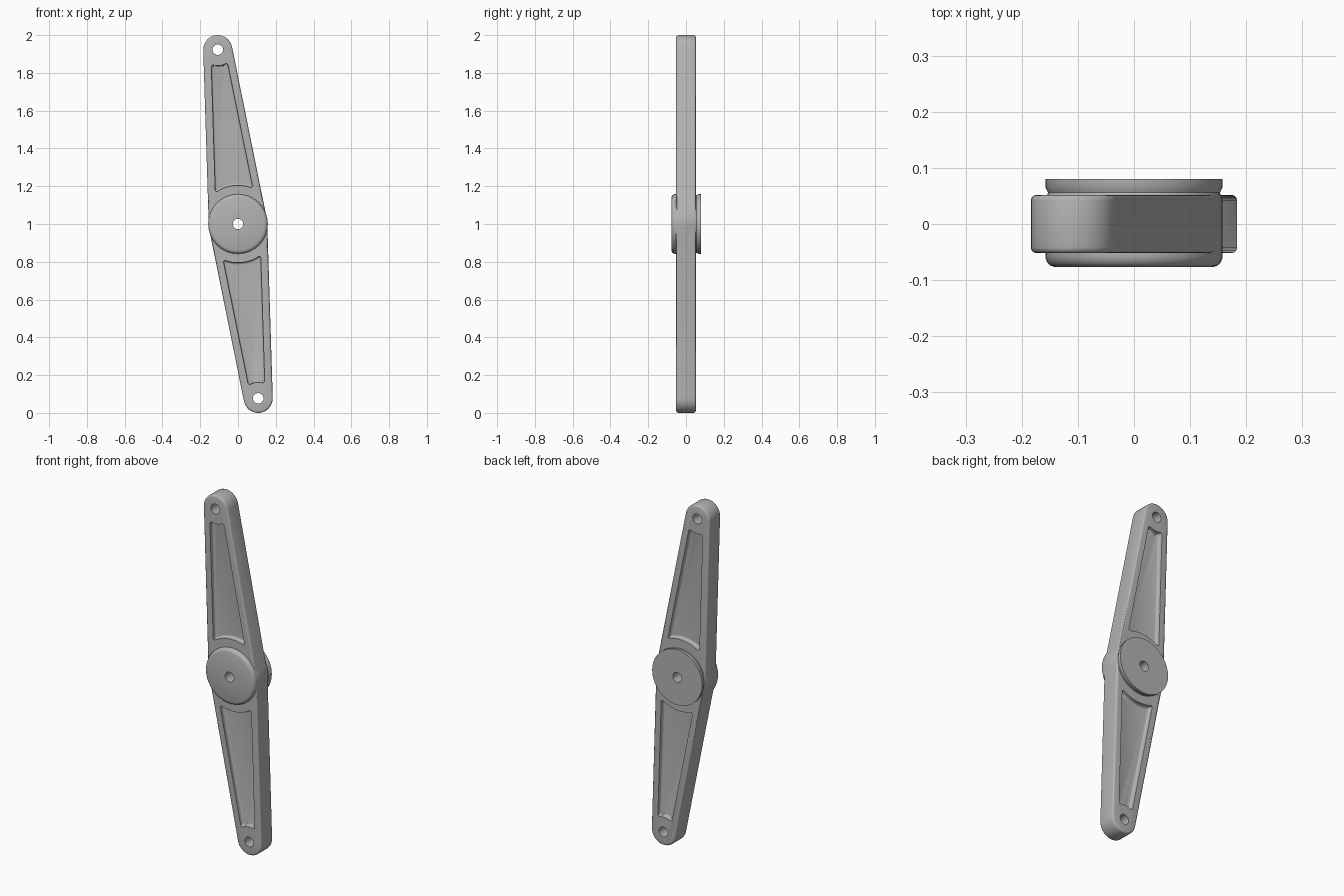
import bpy, bmesh
from math import sin, cos, acos, atan2, hypot, pi
from mathutils import Matrix, Vector

if "Cube" in bpy.data.objects:
    bpy.data.objects.remove(bpy.data.objects["Cube"], do_unlink=True)

# Main dimensions, measured from the hub centre
MID = 1.0
HUB_R, TIP_R = 0.155, 0.077
TIP_X, TIP_Z = -0.107, 0.923
HALF = 0.052
RIM, DEPTH = 0.04, 0.025
HOLE_R = 0.028
A = atan2(TIP_Z, TIP_X)
B = acos((HUB_R - TIP_R) / hypot(TIP_X, TIP_Z))

metal = bpy.data.materials.new("grey metal")
metal.use_nodes = True
GREY = (0.45, 0.45, 0.45, 1)
metal.diffuse_color = GREY
metal.node_tree.nodes["Principled BSDF"].inputs["Base Color"].default_value = GREY


def arc(cx, cz, r, start, end, n):
    steps = [start + (end - start) * i / n for i in range(n + 1)]
    return [(cx + r * cos(t), cz + r * sin(t)) for t in steps]


def half_turn(points):
    return [(-x, -z) for x, z in points]


def finish(name, bm):
    bmesh.ops.recalc_face_normals(bm, faces=bm.faces)
    mesh = bpy.data.meshes.new(name)
    bm.to_mesh(mesh)
    bm.free()
    mesh.materials.append(metal)
    obj = bpy.data.objects.new(name, mesh)
    bpy.context.collection.objects.link(obj)
    return obj


def prism(name, points, y0, y1, rounded, corner=0, edge=0):
    """Extrude an x-z outline along y; round its corners and the rims at `rounded`."""
    bm = bmesh.new()
    face = bm.faces.new([bm.verts.new((x, y0, MID + z)) for x, z in points])
    new = bmesh.ops.extrude_face_region(bm, geom=[face])["geom"]
    bmesh.ops.translate(bm, vec=(0, y1 - y0, 0),
                        verts=[v for v in new if isinstance(v, bmesh.types.BMVert)])
    bmesh.ops.recalc_face_normals(bm, faces=bm.faces)
    if corner:
        sharp = [e for e in bm.edges if e.calc_face_angle(0) > 0.7
                 and abs(e.verts[0].co.y - e.verts[1].co.y) > 0.001]
        bmesh.ops.bevel(bm, geom=sharp, offset=corner, segments=4,
                        profile=0.5, affect='EDGES')
    if edge:
        rims = [e for e in bm.edges
                if any(all(abs(v.co.y - y) < 1e-5 for v in e.verts) for y in rounded)]
        bmesh.ops.bevel(bm, geom=rims, offset=edge, segments=3,
                        profile=0.5, affect='EDGES')
    return finish(name, bm)


def lathe(name, profile, steps):
    """Spin (radius, y) points round the hub axis."""
    bm = bmesh.new()
    verts = [bm.verts.new((r, y, MID)) for r, y in profile]
    edges = [bm.edges.new(pair) for pair in zip(verts, verts[1:])]
    bmesh.ops.spin(bm, geom=verts + edges, cent=(0, 0, MID), axis=(0, 1, 0),
                   angle=2 * pi, steps=steps)
    bmesh.ops.remove_doubles(bm, verts=bm.verts, dist=1e-5)
    return finish(name, bm)


def combine(target, other, operation):
    mod = target.modifiers.new("combine", 'BOOLEAN')
    mod.operation, mod.solver, mod.object = operation, 'EXACT', other
    bpy.context.view_layer.objects.active = target
    bpy.ops.object.modifier_apply(modifier=mod.name)
    bpy.data.objects.remove(other, do_unlink=True)


# Arm: two tapering blades tangent to the hub, with rounded tips
side = arc(TIP_X, TIP_Z, TIP_R, A - B, A + B, 14)
side += arc(0, 0, HUB_R, A + B, A + pi - B, 2)
arm = prism("lever_arm", side + half_turn(side), -HALF, HALF, (-HALF, HALF), edge=0.01)

# Hub: rounded front rim, crisp back flange with a shallow neck
profile = [(0, -0.077), (0.14, -0.077), (0.149, -0.074), (0.155, -0.068),
           (0.158, -0.059), (0.158, 0.045), (0.153, 0.056), (0.158, 0.066),
           (0.158, 0.08), (0, 0.08)]
combine(arm, lathe("hub", profile, 40), 'UNION')

# Recessed panels on both faces of both blades
foot = B - acos((HUB_R - RIM) / 0.205)
reach = 0.085
head = B + acos((TIP_R - RIM) / reach)
panel = arc(0, 0, 0.205, A + foot, A - foot, 8)
panel += arc(TIP_X, TIP_Z, reach, A - head, A + head - 2 * pi, 6)
for outline in (panel, half_turn(panel)):
    for s in (-1, 1):
        floor = s * (HALF - DEPTH)
        cutter = prism("panel_cutter", outline, floor, s * (HALF + 0.015), (floor,),
                       corner=0.016, edge=0.01)
        combine(arm, cutter, 'DIFFERENCE')

# Through holes at the hub and both tips
for x, z in ((0, 0), (TIP_X, TIP_Z), (-TIP_X, -TIP_Z)):
    hole = arc(x, z, HOLE_R, 0, 2 * pi, 20)[:-1]
    combine(arm, prism("hole_cutter", hole, -0.2, 0.2, ()), 'DIFFERENCE')

# Smooth shading with crisp edges
bpy.ops.object.select_all(action='DESELECT')
arm.select_set(True)
bpy.context.view_layer.objects.active = arm
bpy.ops.object.shade_smooth_by_angle(angle=0.6)
